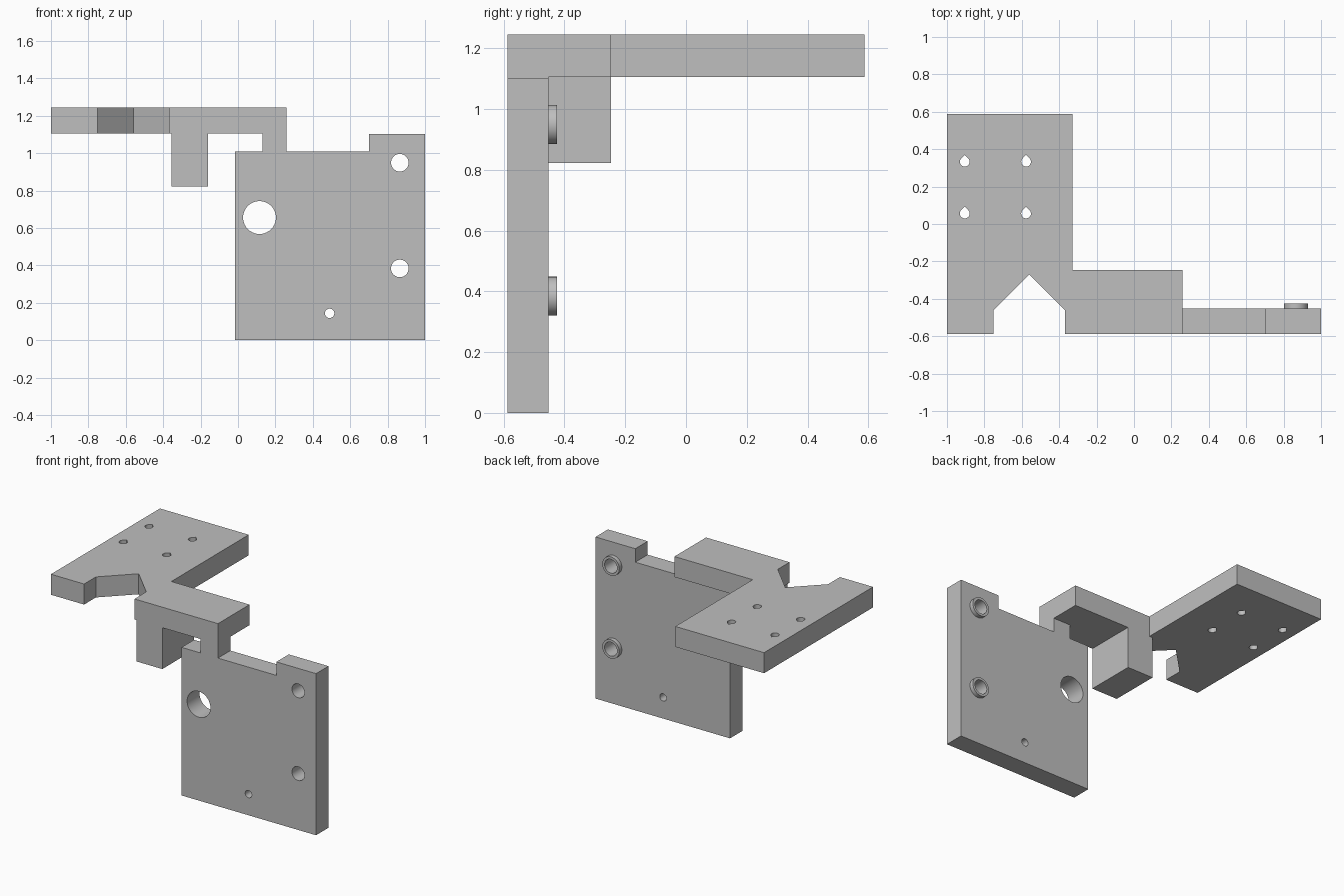
import bpy, bmesh
from math import sin, cos, pi, radians
from mathutils import Matrix, Vector

cube = bpy.data.objects.get("Cube")
if cube:
    bpy.data.objects.remove(cube, do_unlink=True)

# Single matt grey
grey = bpy.data.materials.new("plain_grey")
grey.use_nodes = True
colour = (0.52, 0.52, 0.52, 1)
grey.diffuse_color = colour
grey.node_tree.nodes["Principled BSDF"].inputs["Base Color"].default_value = colour

UPRIGHT = Matrix.Rotation(radians(90), 4, 'X')  # profile y becomes z, extrusion goes to -y


def circle(x, y, r, n=40):
    return [(x + r * cos(2 * pi * i / n), y + r * sin(2 * pi * i / n)) for i in range(n)]


def teardrop(x, y, r, n=24):
    """Round hole with a 90 degree point on its +y side."""
    arc = [radians(135 + 270 * i / n) for i in range(n + 1)]
    return [(x + r * cos(a), y + r * sin(a)) for a in arc] + [(x, y + r * 2 ** 0.5)]


def box(x0, x1, y0, y1):
    return [(x0, y0), (x1, y0), (x1, y1), (x0, y1)]


def slab(name, outline, low, high, holes=(), matrix=Matrix()):
    """Fill an outline with holes and extrude it from low to high."""
    bm = bmesh.new()
    edges = []
    for loop in (outline, *holes):
        vs = [bm.verts.new((x, y, low)) for x, y in loop]
        edges += [bm.edges.new((v, vs[i - 1])) for i, v in enumerate(vs)]
    bmesh.ops.triangle_fill(bm, edges=edges, use_beauty=True, normal=(0, 0, 1))
    top = bmesh.ops.extrude_face_region(bm, geom=bm.faces[:], use_keep_orig=True)["geom"]
    bmesh.ops.translate(bm, vec=Vector((0, 0, high - low)),
                        verts=[g for g in top if isinstance(g, bmesh.types.BMVert)])
    bmesh.ops.recalc_face_normals(bm, faces=bm.faces[:])
    bm.transform(matrix)
    mesh = bpy.data.meshes.new(name)
    bm.to_mesh(mesh)
    bm.free()
    mesh.materials.append(grey)
    obj = bpy.data.objects.new(name, mesh)
    bpy.context.collection.objects.link(obj)
    bpy.ops.object.select_all(action='DESELECT')
    obj.select_set(True)
    bpy.context.view_layer.objects.active = obj
    bpy.ops.object.shade_smooth_by_angle(angle=radians(30))
    return obj


FRONT, PLATE_BACK, BAR_BACK = -0.587, -0.453, -0.247
UNDER, TOP = 1.105, 1.245

# Upright plate with raised corner and the neck up to the shelf
collars = [(0.865, 0.949), (0.865, 0.384)]
plate = [(-0.015, 0), (1, 0), (1, 1.102), (0.7, 1.102), (0.7, 1.01), (0.26, 1.01),
         (0.26, UNDER), (0.13, UNDER), (0.13, 1.01), (-0.015, 1.01)]
plate_holes = [circle(0.115, 0.656, 0.088), circle(0.49, 0.144, 0.025)]
plate_holes += [circle(x, z, 0.047) for x, z in collars]
slab("upright_plate", plate, -PLATE_BACK, -FRONT, plate_holes, UPRIGHT)

# Collars round the two bolt holes, on the back
for side, (x, z) in zip(("upper", "lower"), collars):
    slab(side + "_collar", circle(x, z, 0.064), -PLATE_BACK - 0.028, -PLATE_BACK,
         [circle(x, z, 0.047)], UPRIGHT)

# Horizontal shelf with pointed notch, side arm and four teardrop holes
shelf = [(-1, FRONT), (-0.75, FRONT), (-0.75, -0.46), (-0.56, -0.27), (-0.37, -0.46),
         (-0.37, FRONT), (0.26, FRONT), (0.26, BAR_BACK), (-0.33, BAR_BACK),
         (-0.33, 0.587), (-1, 0.587)]
shelf_holes = [teardrop(x, y, 0.026) for x in (-0.905, -0.577) for y in (0.333, 0.056)]
slab("shelf", shelf, UNDER, TOP, shelf_holes)

# Block hanging under the arm
slab("hanging_block", box(-0.355, -0.16, FRONT, BAR_BACK), 0.823, UNDER)
